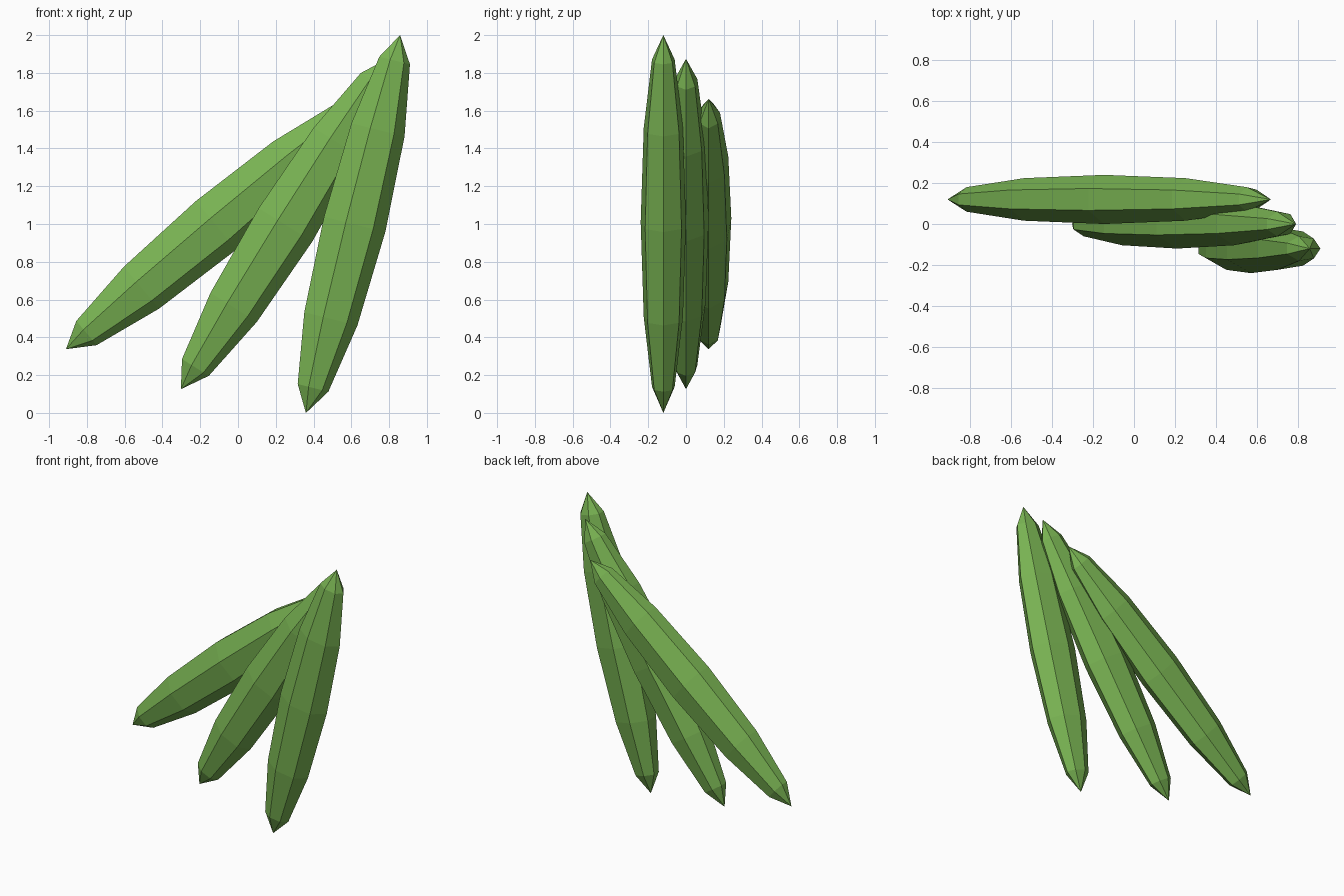
import bpy
import bmesh
from math import sin, cos, pi, radians

cube = bpy.data.objects.get("Cube")
if cube:
    bpy.data.objects.remove(cube, do_unlink=True)

green = bpy.data.materials.new("leaf_green")
green.use_nodes = True
colour = (0.19, 0.45, 0.085, 1)
green.diffuse_color = colour
green.node_tree.nodes["Principled BSDF"].inputs["Base Color"].default_value = colour

SIDES, RINGS = 7, 6
HALF_LENGTH, HALF_WIDTH, HALF_DEPTH = 1.031, 0.176, 0.123


def make_pod(name, location, lean):
    """Low-poly, seven-sided stretched ball, leaning towards +x."""
    bm = bmesh.new()
    rings = []
    for i in range(1, RINGS):
        lat = pi * i / RINGS
        rings.append([bm.verts.new((HALF_WIDTH * sin(lat) * cos(2 * pi * k / SIDES),
                                    HALF_DEPTH * sin(lat) * sin(2 * pi * k / SIDES),
                                    -HALF_LENGTH * cos(lat))) for k in range(SIDES)])
    bottom = bm.verts.new((0, 0, -HALF_LENGTH))
    top = bm.verts.new((0, 0, HALF_LENGTH))
    for k in range(SIDES):
        n = (k + 1) % SIDES
        for low, high in zip(rings, rings[1:]):
            bm.faces.new((low[k], low[n], high[n], high[k]))
        bm.faces.new((bottom, rings[0][n], rings[0][k]))
        bm.faces.new((top, rings[-1][k], rings[-1][n]))
    bmesh.ops.recalc_face_normals(bm, faces=bm.faces)
    mesh = bpy.data.meshes.new(name)
    bm.to_mesh(mesh)
    bm.free()
    mesh.materials.append(green)
    pod = bpy.data.objects.new(name, mesh)
    pod.location = location
    pod.rotation_euler.y = radians(lean)
    bpy.context.collection.objects.link(pod)


# Three pods fanned out, one behind the other
for i, name in enumerate(("front_pod", "middle_pod", "back_pod")):
    make_pod(name, (0.609 - 0.365 * i, -0.12 + 0.12 * i, 1), 14 + 18 * i)
